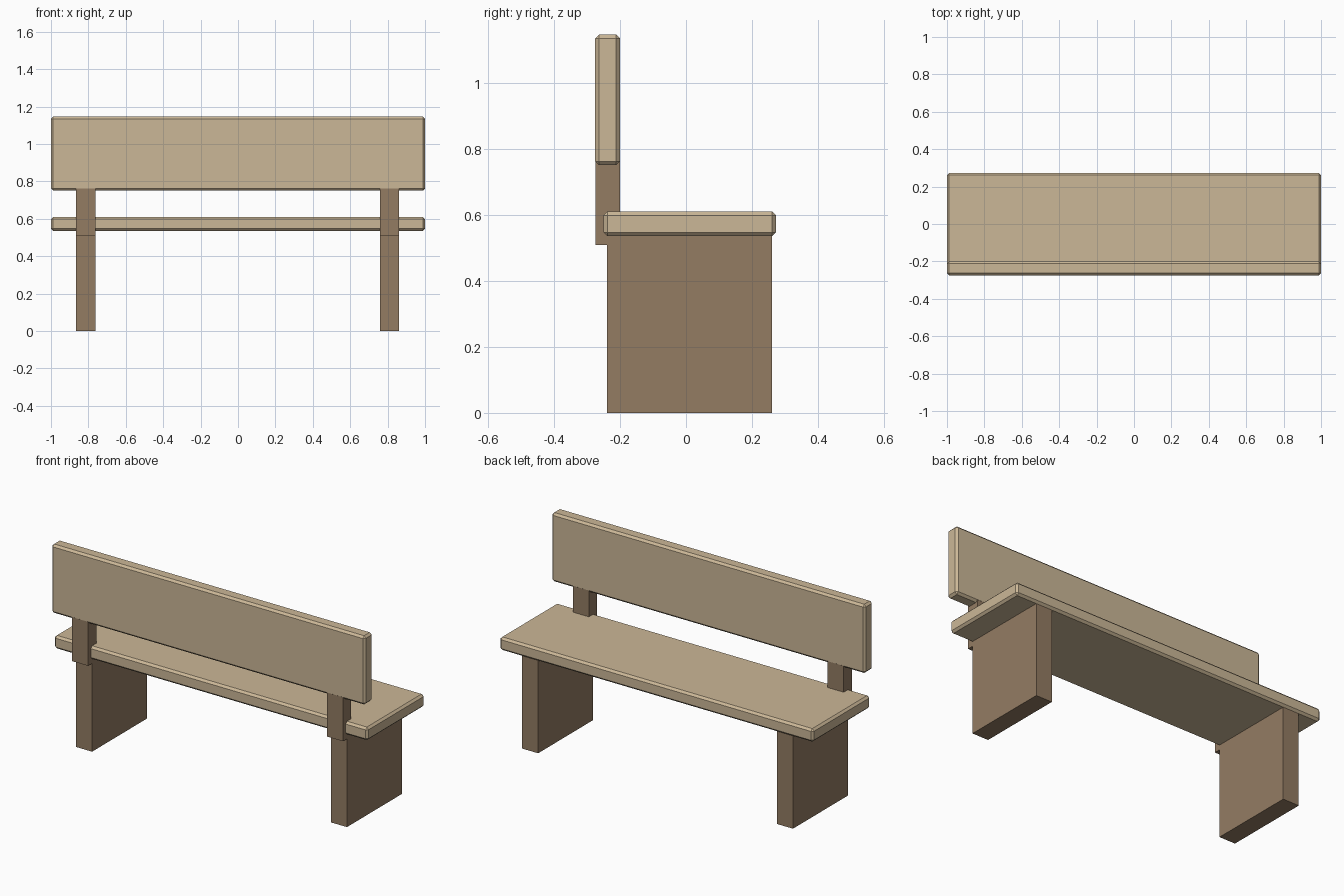
import bpy

if "Cube" in bpy.data.objects:
    bpy.data.objects.remove(bpy.data.objects["Cube"])


def material(name, rgb):
    m = bpy.data.materials.new(name)
    m.diffuse_color = (*rgb, 1.0)
    m.use_nodes = True
    m.node_tree.nodes["Principled BSDF"].inputs["Base Color"].default_value = m.diffuse_color
    return m


light_wood = material("light wood", (0.60, 0.475, 0.31))
dark_wood = material("dark wood", (0.292, 0.2, 0.124))


def board(name, low, high, mat, chamfer=0.0):
    """Box between two corners, with optionally chamfered edges."""
    centre = [(a + b) / 2 for a, b in zip(low, high)]
    bpy.ops.mesh.primitive_cube_add(size=1, location=centre)
    ob = bpy.context.object
    ob.name = name
    ob.scale = [b - a for a, b in zip(low, high)]
    bpy.ops.object.transform_apply(location=False, rotation=False, scale=True)
    ob.data.materials.append(mat)
    if chamfer:
        mod = ob.modifiers.new("chamfer", 'BEVEL')
        mod.width = chamfer
        mod.segments = 1
    return ob


# Long planks
board("seat", (-1, -0.25, 0.535), (1, 0.273, 0.61), light_wood, 0.012)
board("backrest", (-1, -0.275, 0.75), (1, -0.2, 1.146), light_wood, 0.012)

# Slab legs and backrest posts at both ends
for side, x in (("left", -0.814), ("right", 0.811)):
    board(side + "_leg", (x - 0.051, -0.239, 0), (x + 0.051, 0.261, 0.54), dark_wood)
    board(side + "_backrest_post", (x - 0.051, -0.2745, 0.508),
          (x + 0.051, -0.2005, 1.12), dark_wood)
